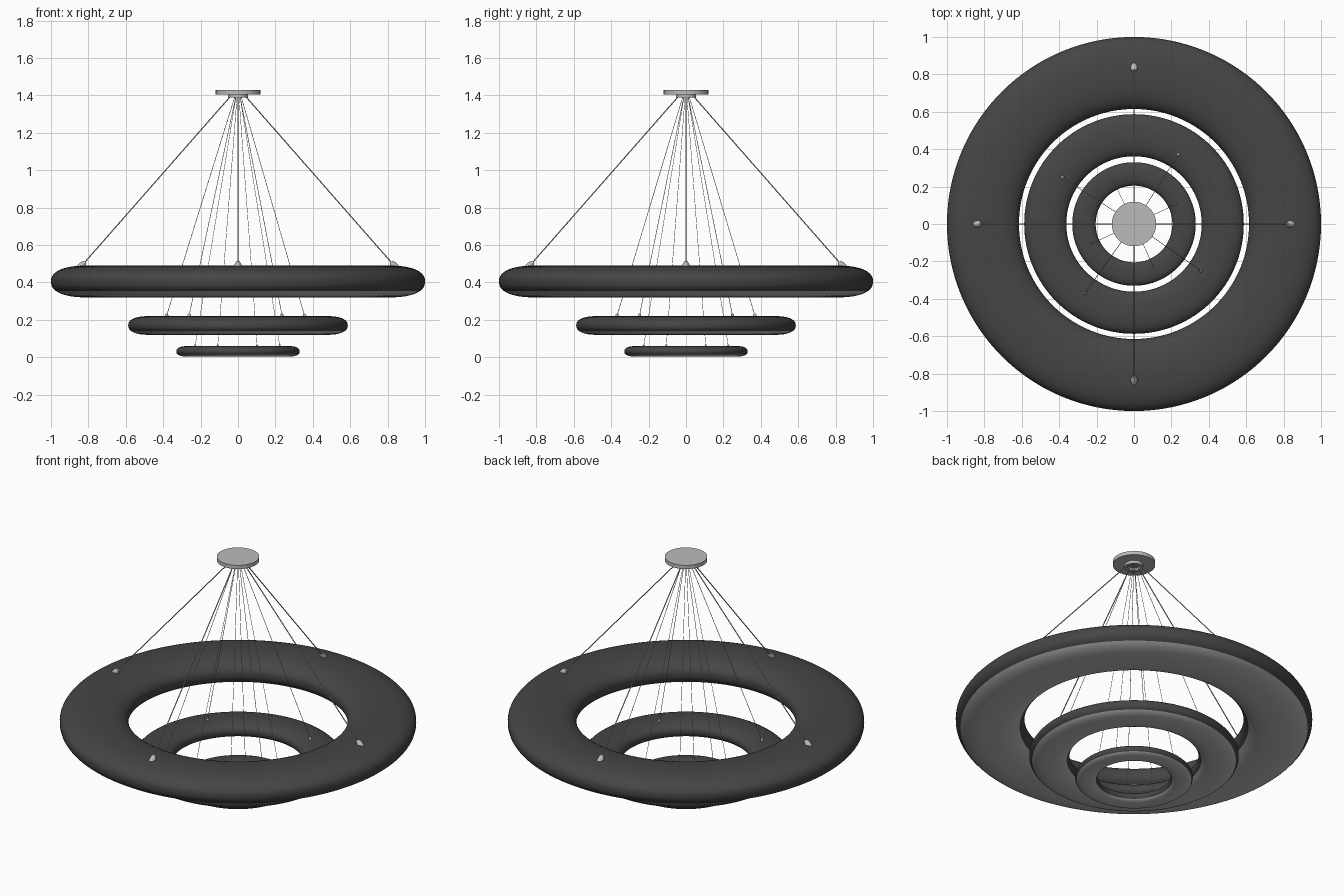
import bpy, math
from mathutils import Vector

if "Cube" in bpy.data.objects:
    bpy.data.objects.remove(bpy.data.objects["Cube"])


def material(name, v):
    m = bpy.data.materials.new(name)
    m.diffuse_color = (v, v, v, 1)
    m.use_nodes = True
    m.node_tree.nodes["Principled BSDF"].inputs["Base Color"].default_value = m.diffuse_color
    return m


black = material("black_shell", 0.06)
steel = material("steel", 0.5)
frosted = material("frosted_diffuser", 0.5)


def lathe(name, profile, mat, closed=False, seg=128, angle=35):
    """Revolve a list of (radius, z) points about the z axis."""
    n = len(profile)
    verts, faces = [], []
    for i in range(seg):
        a = 2 * math.pi * i / seg
        verts += [(r * math.cos(a), r * math.sin(a), z) for r, z in profile]
    for i in range(seg):
        j = (i + 1) % seg
        for k in range(n if closed else n - 1):
            l = (k + 1) % n
            faces.append((i * n + k, j * n + k, j * n + l, i * n + l))
    mesh = bpy.data.meshes.new(name)
    mesh.from_pydata(verts, [], faces)
    mesh.materials.append(mat)
    ob = bpy.data.objects.new(name, mesh)
    bpy.context.collection.objects.link(ob)
    bpy.ops.object.select_all(action='DESELECT')
    ob.select_set(True)
    bpy.context.view_layer.objects.active = ob
    bpy.ops.object.shade_smooth_by_angle(angle=math.radians(angle))
    return ob


def rod(name, a, b, profile, mat, seg):
    """Lathed rod placed at a, pointing towards b."""
    ob = lathe(name, profile, mat, seg=seg)
    ob.location = a
    ob.rotation_euler = (Vector(b) - Vector(a)).to_track_quat('Z', 'Y').to_euler()
    return ob


def section(r, z, hw, hh, a0, a1, n):
    """Arc of a squared-off ellipse cross-section."""
    pts, e = [], 2 / 2.35
    for i in range(n + 1):
        t = math.radians(a0 + (a1 - a0) * i / n)
        c, s = math.cos(t), math.sin(t)
        pts.append((r + hw * math.copysign(abs(c) ** e, c),
                    z + hh * math.copysign(abs(s) ** e, s)))
    return pts


# name, inner r, outer r, bottom z, top z, grip r, first angle, x shift of grips, size
rings = [
    ("large", 0.615, 1.00, 0.320, 0.490, 0.842, 0, 0.0, 1.0),
    ("middle", 0.362, 0.587, 0.120, 0.220, 0.447, 56, -0.013, 0.5),
    ("small", 0.205, 0.330, 0.003, 0.060, 0.250, 25, -0.003, 0.3),
]

for name, ri, ro, zb, zt, gr, ang, dx, s in rings:
    r, hw, z, hh = (ri + ro) / 2, (ro - ri) / 2, (zb + zt) / 2, (zt - zb) / 2
    # dark shell wraps the top and sides, light diffuser closes the underside
    lathe(name + "_ring_shell", section(r, z, hw, hh, -33, 213, 36), black)
    lathe(name + "_ring_diffuser", section(r, z, hw, hh, 213, 327, 16), frosted)
    # four suspension cables with tilted grips
    for i in range(4):
        a = math.radians(ang + 90 * i)
        d = Vector((math.cos(a), math.sin(a), 0))
        low = d * gr + Vector((dx, 0, zt - 0.008 * s))
        high = d * 0.036 * s + Vector((0, 0, 1.40))
        w = 0.003 * max(s, 0.4)
        rod(f"{name}_cable_{i + 1}", low, high,
            [(w, 0), (w, (high - low).length)], steel, 8)
        g = 0.018 * s
        rod(f"{name}_cable_grip_{i + 1}", low, high,
            [(0, -0.012 * s), (g, -0.012 * s), (g, 0.018 * s),
             (g * 0.55, 0.036 * s), (0, 0.036 * s)], steel, 20)

# ceiling canopy with a hollow collar beneath
lathe("ceiling_canopy", [(0, 1.405), (0.119, 1.405), (0.119, 1.428), (0, 1.428)],
      steel, seg=64)
lathe("canopy_collar", [(0.034, 1.388), (0.053, 1.388), (0.053, 1.406), (0.034, 1.406)],
      steel, closed=True, seg=48)
